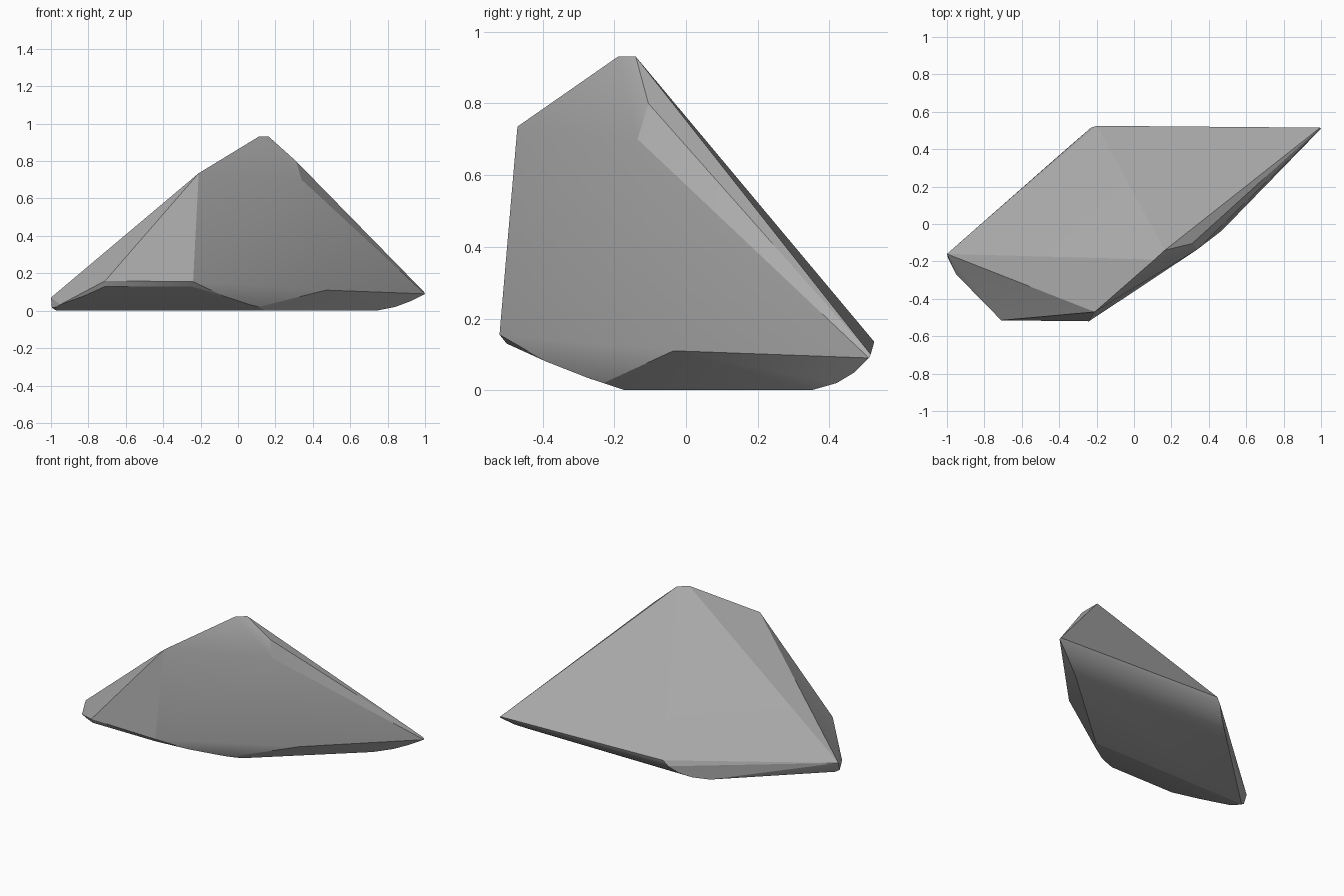
import bpy
import bmesh
import math

cube = bpy.data.objects.get("Cube")
if cube:
    bpy.data.objects.remove(cube, do_unlink=True)

# Stone colour
stone = bpy.data.materials.new("grey_stone")
stone.use_nodes = True
grey = (0.42, 0.42, 0.42, 1)
stone.diffuse_color = grey
stone.node_tree.nodes["Principled BSDF"].inputs["Base Color"].default_value = grey

# Peak, shoulders and outer corners
corners = [
    (0.11, -0.19, 0.93), (0.165, -0.14, 0.93),    # peak
    (-0.21, -0.47, 0.735),                        # front shoulder
    (0.34, -0.135, 0.70), (0.31, -0.105, 0.80),   # left shoulder
    (1.0, 0.51, 0.09), (0.995, 0.515, 0.10),      # left tip
    (-0.2, 0.525, 0.135), (-0.23, 0.515, 0.10),   # back corner
    (-1.0, -0.16, 0.07), (-0.995, -0.18, 0.015),  # right tip
    (-0.71, -0.515, 0.16), (-0.24, -0.52, 0.155), # front lip
    (0.47, -0.035, 0.11),                         # left waist
]

# Rounded underside: y, z, right end x, left end x
underside = [
    (-0.50, 0.13, -0.71, -0.25),
    (-0.39, 0.08, -0.82, -0.08),
    (-0.27, 0.033, -0.95, 0.06),
    (-0.23, 0.02, -0.97, 0.11),
    (-0.17, 0.0, -0.97, 0.15),
    (0.35, 0.0, -0.42, 0.74),
    (0.42, 0.02, -0.34, 0.84),
    (0.47, 0.05, -0.28, 0.92),
]
for y, z, x_right, x_left in underside:
    corners += [(x_right, y, z), (x_left, y, z)]

# Wrap the corners into one solid boulder
bm = bmesh.new()
for co in corners:
    bm.verts.new(co)
hull = bmesh.ops.convex_hull(bm, input=bm.verts[:])
loose = {v for v in bm.verts if not v.link_faces}
bmesh.ops.delete(bm, geom=list(loose), context='VERTS')
bmesh.ops.recalc_face_normals(bm, faces=bm.faces[:])

mesh = bpy.data.meshes.new("boulder")
bm.to_mesh(mesh)
bm.free()
mesh.materials.append(stone)
boulder = bpy.data.objects.new("boulder", mesh)
bpy.context.collection.objects.link(boulder)

# Soft underside, crisp facets
bpy.ops.object.select_all(action='DESELECT')
boulder.select_set(True)
bpy.context.view_layer.objects.active = boulder
bpy.ops.object.shade_smooth_by_angle(angle=math.radians(16))
